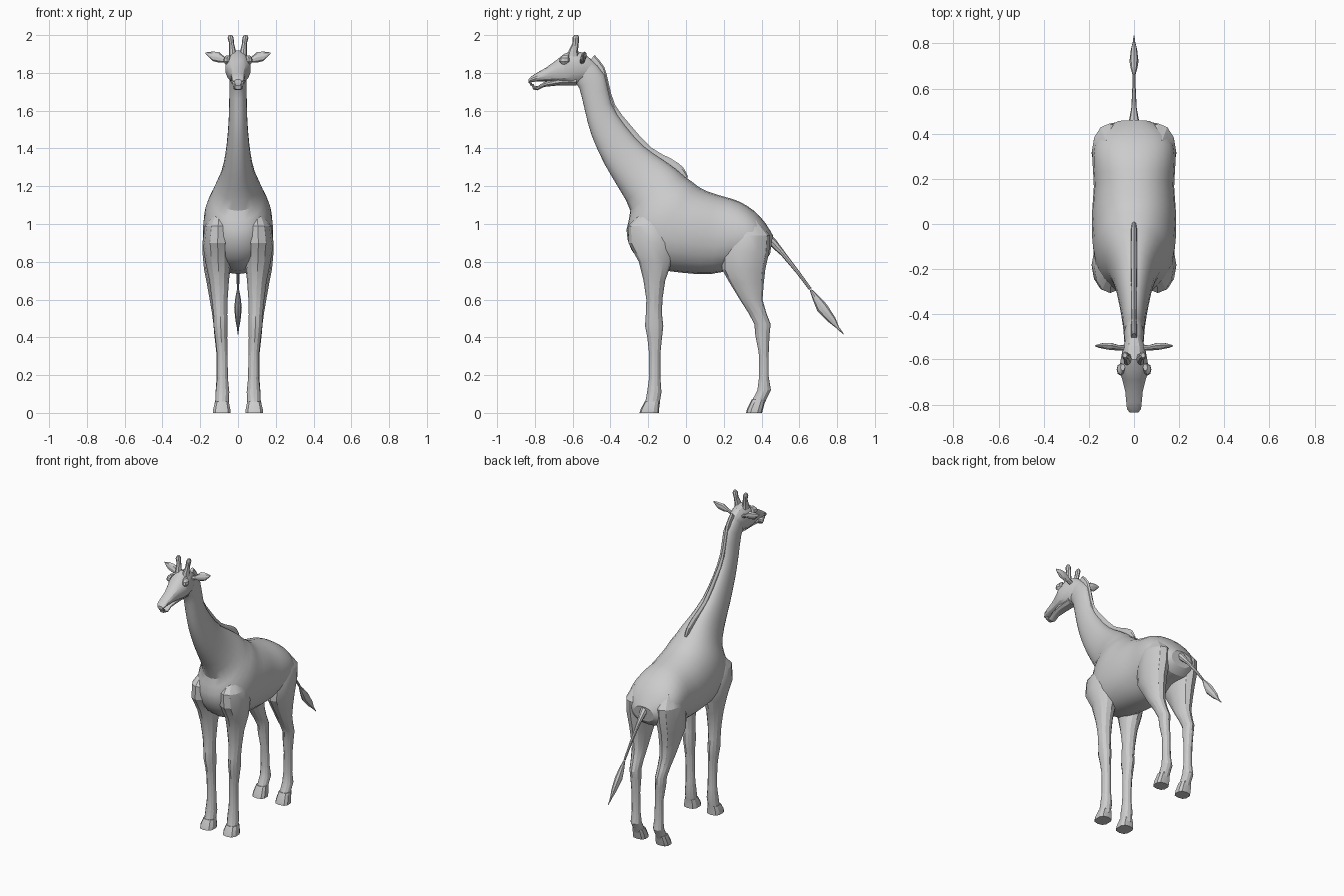
import bpy, math
from mathutils import Vector


def sec(a, b, w, x=0.0):
    """Cross-section spanning side-view points a, b (y, z), half width w, centred on x."""
    a, b = Vector((x, *a)), Vector((x, *b))
    return ((a + b) / 2, (a - b) / 2, Vector((w, 0, 0)))


def level(z, y0, y1, x, w):
    """Horizontal section for legs."""
    return sec((y0, z), (y1, z), w, x)


def spline(p0, p1, p2, p3, t):
    return 0.5 * (2 * p1 + (p2 - p0) * t + (2 * p0 - 5 * p1 + 4 * p2 - p3) * t * t
                  + (3 * p1 - p0 - 3 * p2 + p3) * t ** 3)


def loft(name, secs, sides=12, steps=1, power=2.0, mirror=False):
    """Skin a chain of rounded sections, capped at both ends."""
    rings, n = [], len(secs)
    for i in range(n - 1):
        q = [secs[max(0, min(n - 1, i + k))] for k in (-1, 0, 1, 2)]
        for s in range(steps):
            rings.append([spline(*[p[c] for p in q], s / steps) for c in range(3)])
    rings.append(secs[-1])
    verts, faces = [], []
    for c, u, v in rings:
        for j in range(sides):
            t = 2 * math.pi * j / sides
            cu, sv = math.cos(t), math.sin(t)
            e = 2 / power
            verts.append(c + u * math.copysign(abs(cu) ** e, cu) + v * math.copysign(abs(sv) ** e, sv))
    for r in range(len(rings) - 1):
        for j in range(sides):
            k = (j + 1) % sides
            faces.append((r * sides + j, r * sides + k, (r + 1) * sides + k, (r + 1) * sides + j))
    faces.append(tuple(range(sides)))
    faces.append(tuple(range(len(verts) - sides, len(verts))))
    mesh = bpy.data.meshes.new(name)
    mesh.from_pydata([tuple(p) for p in verts], [], faces)
    ob = bpy.data.objects.new(name, mesh)
    bpy.context.collection.objects.link(ob)
    bpy.ops.object.select_all(action='DESELECT')
    ob.select_set(True)
    bpy.context.view_layer.objects.active = ob
    bpy.ops.object.mode_set(mode='EDIT')
    bpy.ops.mesh.select_all(action='SELECT')
    bpy.ops.mesh.normals_make_consistent(inside=False)
    bpy.ops.object.mode_set(mode='OBJECT')
    bpy.ops.object.shade_smooth_by_angle(angle=math.radians(25))
    if mirror:
        m = ob.modifiers.new("mirror", 'MIRROR')
        m.use_mirror_merge = False
    return ob


# Neck and torso: sections fan round from the throat to the rump
loft("neck_and_body", [
    sec((-.50, 1.87), (-.60, 1.76), .040),
    sec((-.43, 1.79), (-.565, 1.72), .045),
    sec((-.395, 1.64), (-.535, 1.60), .047),
    sec((-.32, 1.52), (-.50, 1.47), .053),
    sec((-.22, 1.41), (-.43, 1.315), .068),
    sec((-.12, 1.34), (-.35, 1.18), .09),
    sec((-.05, 1.29), (-.295, 1.07), .122),
    sec((-.005, 1.25), (-.315, .97), .15),
    sec((.03, 1.225), (-.29, .865), .175),
    sec((.07, 1.195), (-.20, .775), .185),
    sec((.12, 1.17), (-.02, .742), .186),
    sec((.20, 1.145), (.13, .735), .178),
    sec((.28, 1.12), (.24, .76), .183),
    sec((.36, 1.07), (.33, .79), .178),
    sec((.42, 1.005), (.405, .80), .14),
    sec((.46, .94), (.445, .84), .075),
], sides=24, steps=2, power=2.15)

# Mane ridge down the neck to the withers
loft("mane", [
    sec((-.484, 1.895), (-.52, 1.85), .012),
    sec((-.432, 1.83), (-.48, 1.80), .014),
    sec((-.408, 1.74), (-.46, 1.72), .014),
    sec((-.375, 1.63), (-.43, 1.59), .014),
    sec((-.295, 1.525), (-.35, 1.46), .014),
    sec((-.185, 1.405), (-.24, 1.34), .016),
    sec((-.077, 1.345), (-.11, 1.26), .016),
    sec((-.015, 1.30), (-.04, 1.22), .014),
    sec((.01, 1.25), (-.01, 1.20), .010),
], sides=8, steps=2)

# Skull with upper jaw
loft("head", [
    sec((-.49, 1.86), (-.50, 1.78), .03),
    sec((-.54, 1.905), (-.55, 1.75), .050),
    sec((-.60, 1.92), (-.60, 1.737), .060),
    sec((-.645, 1.90), (-.645, 1.745), .068),
    sec((-.69, 1.865), (-.69, 1.75), .053),
    sec((-.74, 1.828), (-.74, 1.755), .040),
    sec((-.79, 1.80), (-.79, 1.755), .035),
    sec((-.82, 1.78), (-.82, 1.75), .032),
    sec((-.835, 1.765), (-.835, 1.745), .02),
], sides=14, power=2.2)

loft("lower_jaw", [
    sec((-.58, 1.79), (-.58, 1.733), .042),
    sec((-.68, 1.775), (-.68, 1.733), .037),
    sec((-.75, 1.752), (-.75, 1.726), .027),
    sec((-.785, 1.73), (-.785, 1.708), .026),
    sec((-.815, 1.728), (-.81, 1.712), .016),
], sides=10)

# Small teeth at the front of the mouth
loft("lower_teeth", [level(1.72, -.812, -.797, 0, .018), level(1.74, -.82, -.806, 0, .02)], sides=8, power=4)
loft("upper_teeth", [level(1.76, -.83, -.818, 0, .02), level(1.733, -.826, -.815, 0, .016)], sides=8, power=4)

# Brow and eye bulges
loft("eye", [
    level(1.845, -.655, -.635, .058, .008),
    level(1.86, -.672, -.618, .060, .017),
    level(1.878, -.668, -.618, .058, .017),
    level(1.893, -.65, -.62, .05, .01),
], sides=8, mirror=True)

# Blunt horns
loft("horn", [
    level(1.87, -.635, -.565, .027, .022),
    level(1.915, -.622, -.572, .029, .018),
    level(1.955, -.602, -.568, .034, .013),
    level(1.985, -.602, -.565, .039, .016),
    level(2.0, -.593, -.571, .040, .009),
], sides=8, mirror=True)

# Leaf-shaped ears reaching sideways
loft("ear", [(Vector((x, y, z)), Vector((0, d, 0)), Vector((0, d * .3, h))) for x, y, z, d, h in [
    (.035, -.55, 1.855, .013, .014), (.07, -.548, 1.87, .012, .014), (.10, -.543, 1.882, .016, .028),
    (.135, -.54, 1.888, .013, .025), (.158, -.54, 1.898, .008, .012), (.172, -.54, 1.905, .002, .003)]],
    sides=8, mirror=True)

# Front leg with shoulder, knee and fetlock
loft("front_leg", [
    level(1.06, -.24, -.13, .10, .03),
    level(.99, -.306, -.085, .105, .07),
    level(.90, -.305, -.06, .108, .080),
    level(.80, -.25, -.075, .105, .068),
    level(.70, -.225, -.11, .100, .052),
    level(.60, -.21, -.125, .097, .042),
    level(.52, -.213, -.127, .094, .037),
    level(.46, -.217, -.12, .092, .037),
    level(.40, -.205, -.127, .089, .032),
    level(.32, -.196, -.135, .084, .028),
    level(.18, -.196, -.135, .082, .029),
    level(.11, -.206, -.13, .082, .036),
    level(.06, -.215, -.138, .084, .035),
    level(.035, -.225, -.14, .085, .038),
], sides=12, mirror=True)

loft("front_hoof", [
    level(.06, -.218, -.14, .085, .037),
    level(.02, -.24, -.142, .086, .047),
    level(0, -.246, -.142, .086, .047),
], sides=10, power=2.8, mirror=True)

# Hind leg with thigh, hock and fetlock
loft("hind_leg", [
    level(1.02, .24, .38, .10, .05),
    level(.94, .21, .445, .108, .078),
    level(.85, .19, .44, .110, .078),
    level(.76, .19, .42, .110, .070),
    level(.69, .23, .412, .108, .058),
    level(.60, .285, .405, .104, .046),
    level(.53, .33, .425, .100, .038),
    level(.47, .362, .448, .096, .034),
    level(.41, .367, .442, .093, .032),
    level(.32, .385, .438, .088, .027),
    level(.19, .387, .438, .085, .028),
    level(.12, .378, .450, .084, .034),
    level(.07, .352, .425, .084, .033),
    level(.035, .34, .41, .085, .037),
], sides=12, mirror=True)

loft("hind_hoof", [
    level(.07, .348, .42, .085, .036),
    level(.02, .323, .408, .086, .046),
    level(0, .318, .402, .086, .046),
], sides=10, power=2.8, mirror=True)

# Tail: thin stalk, then a tuft
loft("tail", [
    sec((.42, .975), (.40, .90), .035),
    sec((.475, .918), (.445, .885), .022),
    sec((.525, .85), (.505, .832), .012),
    sec((.60, .75), (.585, .738), .008),
    sec((.665, .66), (.652, .65), .006),
], sides=8)
loft("tail_tuft", [
    sec((.665, .655), (.655, .648), .006),
    sec((.70, .622), (.672, .598), .014),
    sec((.745, .575), (.695, .540), .020),
    sec((.79, .505), (.755, .480), .014),
    sec((.81, .455), (.797, .448), .006),
    sec((.835, .42), (.832, .415), .002),
], sides=8)
